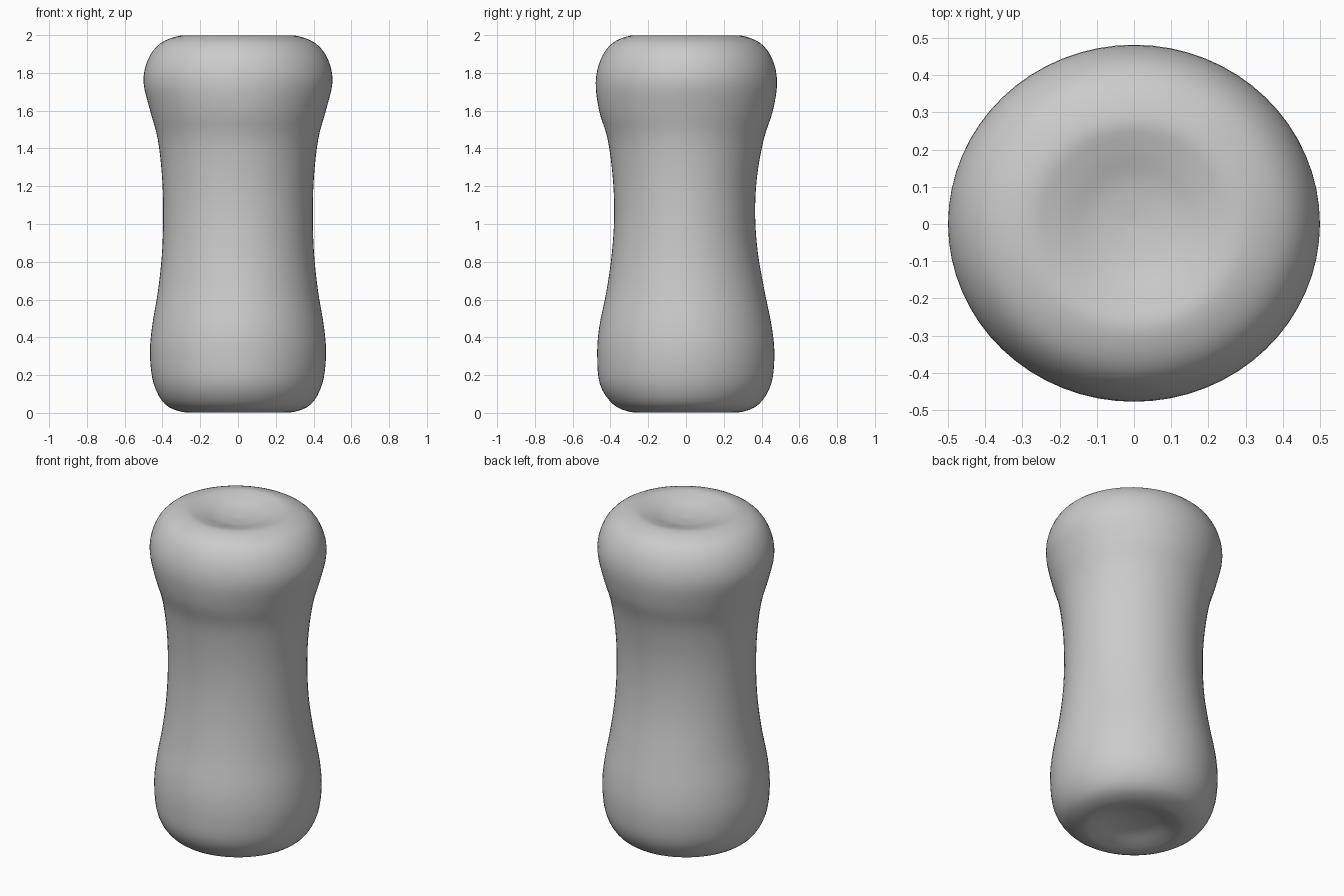
import bpy, bmesh
from math import cos, sin, pi
from mathutils import Vector

if "Cube" in bpy.data.objects:
    bpy.data.objects.remove(bpy.data.objects["Cube"])

# Profile from bottom dimple to top dimple: z, half width x, front depth, back depth
PROFILE = [
    (0.055, 0.00, 0.00, 0.00),
    (0.042, 0.12, 0.12, 0.12),
    (0.012, 0.22, 0.22, 0.22),
    (0.004, 0.29, 0.29, 0.29),
    (0.045, 0.385, 0.385, 0.385),
    (0.15, 0.445, 0.455, 0.45),
    (0.30, 0.466, 0.470, 0.468),
    (0.45, 0.456, 0.460, 0.455),
    (0.65, 0.423, 0.420, 0.415),
    (0.85, 0.402, 0.392, 0.380),
    (1.05, 0.396, 0.380, 0.366),
    (1.25, 0.402, 0.388, 0.376),
    (1.45, 0.425, 0.415, 0.412),
    (1.60, 0.465, 0.460, 0.460),
    (1.75, 0.500, 0.478, 0.482),
    (1.87, 0.477, 0.452, 0.458),
    (1.957, 0.410, 0.390, 0.395),
    (1.998, 0.300, 0.290, 0.290),
    (1.985, 0.21, 0.21, 0.21),
    (1.955, 0.11, 0.11, 0.11),
    (1.943, 0.00, 0.00, 0.00),
]
SIDES, STEPS = 64, 4


def smooth_profile(rows, steps):
    """Catmull-Rom curve through the profile rows."""
    pts = [Vector(r) for r in rows]
    out = []
    for i in range(len(pts) - 1):
        p0, p1 = pts[max(i - 1, 0)], pts[i]
        p2, p3 = pts[i + 1], pts[min(i + 2, len(pts) - 1)]
        for k in range(steps):
            t = k / steps
            out.append(0.5 * (2 * p1 + (p2 - p0) * t
                              + (2 * p0 - 5 * p1 + 4 * p2 - p3) * t * t
                              + (3 * p1 - p0 - 3 * p2 + p3) * t ** 3))
    return out[1:]


# Rounded, waisted body with dished ends
bm = bmesh.new()
rings = []
for z, rx, front, back in smooth_profile(PROFILE, STEPS):
    ring = []
    for s in range(SIDES):
        a = 2 * pi * s / SIDES
        ry = back if sin(a) > 0 else front
        ring.append(bm.verts.new((rx * cos(a), ry * sin(a), z)))
    rings.append(ring)
bottom = bm.verts.new((0, 0, PROFILE[0][0]))
top = bm.verts.new((0, 0, PROFILE[-1][0]))
for s in range(SIDES):
    n = (s + 1) % SIDES
    for lo, hi in zip(rings, rings[1:]):
        bm.faces.new((lo[s], lo[n], hi[n], hi[s]))
    bm.faces.new((bottom, rings[0][n], rings[0][s]))
    bm.faces.new((top, rings[-1][s], rings[-1][n]))
for f in bm.faces:
    f.smooth = True
mesh = bpy.data.meshes.new("body")
bm.to_mesh(mesh)
bm.free()
body = bpy.data.objects.new("body", mesh)
bpy.context.collection.objects.link(body)
